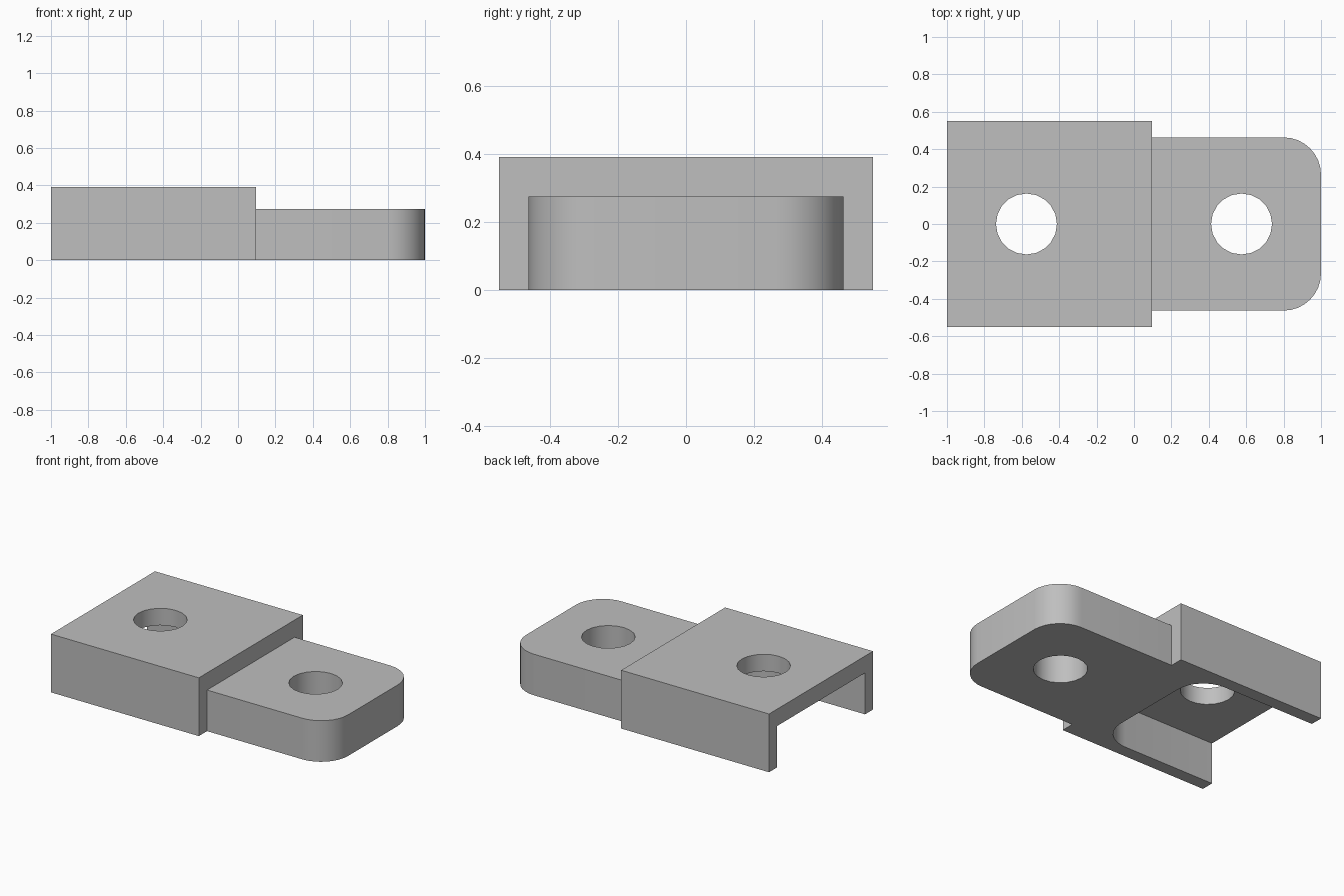
import bpy
import bmesh
from math import cos, sin, pi, radians

if "Cube" in bpy.data.objects:
    bpy.data.objects.remove(bpy.data.objects["Cube"])

# Main sizes
BLOCK_END, BLOCK_HALF, BLOCK_TOP = 0.095, 0.55, 0.39
TONGUE_HALF, TONGUE_TOP = 0.463, 0.275
POCKET_END, CORNER = -0.12, 0.2
HOLE_X, HOLE_RADIUS = 0.575, 0.163

grey = bpy.data.materials.new("plain grey")
grey.use_nodes = True
colour = (0.52, 0.52, 0.52, 1)
grey.diffuse_color = colour
grey.node_tree.nodes["Principled BSDF"].inputs["Base Color"].default_value = colour


def prism(name, outline, z0, z1):
    """Extrude a flat outline upward from z0 to z1."""
    bm = bmesh.new()
    face = bm.faces.new([bm.verts.new((x, y, z0)) for x, y in outline])
    new = bmesh.ops.extrude_face_region(bm, geom=[face])["geom"]
    bmesh.ops.translate(bm, vec=(0, 0, z1 - z0),
                        verts=[v for v in new if isinstance(v, bmesh.types.BMVert)])
    bmesh.ops.recalc_face_normals(bm, faces=bm.faces)
    mesh = bpy.data.meshes.new(name)
    bm.to_mesh(mesh)
    bm.free()
    mesh.materials.append(grey)
    obj = bpy.data.objects.new(name, mesh)
    bpy.context.collection.objects.link(obj)
    return obj


def rounded_end(x0, x1, half, radius, steps=8):
    """Strip outline with both corners rounded at the x1 end."""
    arc = [(x1 - radius + radius * cos(a), half - radius + radius * sin(a))
           for a in (i * pi / 2 / steps for i in range(steps + 1))]
    upper = arc + [(x0, half)]
    return upper + [(x, -y) for x, y in reversed(upper)]


def circle(cx, radius, sides=20):
    return [(cx + radius * cos(2 * pi * i / sides), radius * sin(2 * pi * i / sides))
            for i in range(sides)]


def combine(target, other, operation):
    other.hide_render = True
    mod = target.modifiers.new(operation.title(), "BOOLEAN")
    mod.operation, mod.object, mod.solver = operation, other, "EXACT"
    bpy.context.view_layer.objects.active = target
    bpy.ops.object.modifier_apply(modifier=mod.name)
    bpy.data.objects.remove(other)


# Square block joined to the lower round-cornered tongue
link = prism("hinge_link", [(-1, -BLOCK_HALF), (BLOCK_END, -BLOCK_HALF),
                            (BLOCK_END, BLOCK_HALF), (-1, BLOCK_HALF)], 0, BLOCK_TOP)
tongue = prism("tongue", rounded_end(0, 1, TONGUE_HALF, CORNER), 0, TONGUE_TOP)
combine(link, tongue, "UNION")

# Pocket under the block, open at the end and below
pocket = prism("pocket_cutter", rounded_end(-1.2, POCKET_END, TONGUE_HALF + 0.002, CORNER),
               -0.2, TONGUE_TOP + 0.002)
combine(link, pocket, "DIFFERENCE")

# Pin holes through both ends
for x in (-HOLE_X, HOLE_X):
    combine(link, prism("hole_cutter", circle(x, HOLE_RADIUS), -0.2, 0.6), "DIFFERENCE")

bpy.ops.object.select_all(action="DESELECT")
link.select_set(True)
bpy.context.view_layer.objects.active = link
bpy.ops.object.shade_smooth_by_angle(angle=radians(30))
